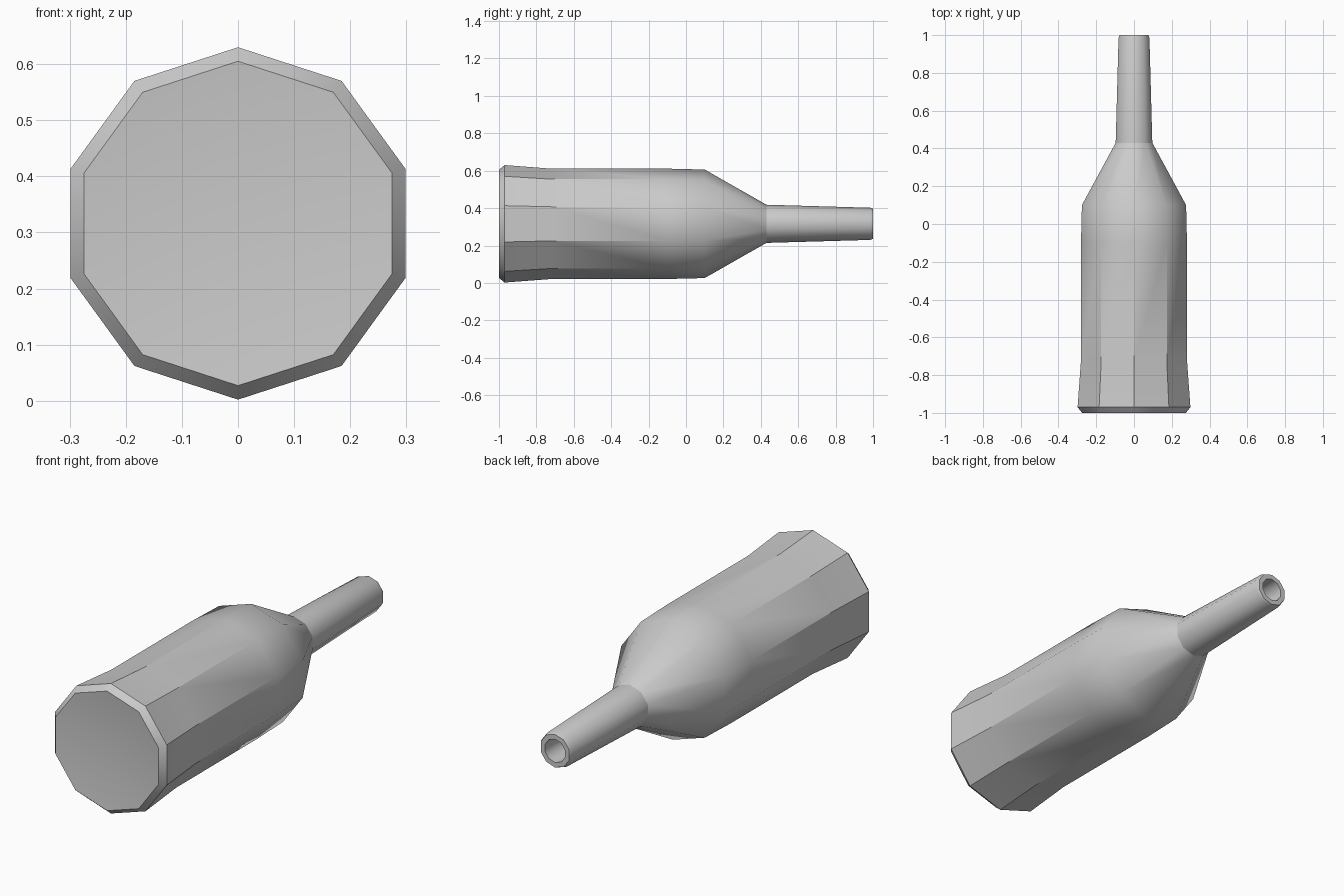
import bpy, bmesh, math

SIDES = 10
AXIS_Z = 0.316

old = bpy.data.objects.get("Cube")
if old:
    bpy.data.objects.remove(old)

grey = bpy.data.materials.new("light grey")
grey.use_nodes = True
colour = (0.6, 0.6, 0.6, 1)
grey.diffuse_color = colour
grey.node_tree.nodes["Principled BSDF"].inputs["Base Color"].default_value = colour

# Outline as (y, radius, ring edge is sharp), from dished base to nozzle bore
outline = [
    (-1.0, 0.289, True), (-0.97, 0.314, True), (-0.72, 0.295, False),
    (-0.1, 0.295, False), (0.1, 0.29, False), (0.43, 0.102, True),
    (0.985, 0.086, False), (1.0, 0.08, True), (1.0, 0.056, True),
    (0.85, 0.056, True),
]

bm = bmesh.new()
rings = []
for y, r, _ in outline:
    ring = []
    for i in range(SIDES):
        a = 2 * math.pi * i / SIDES
        ring.append(bm.verts.new((r * math.sin(a), y, AXIS_Z + r * math.cos(a))))
    rings.append(ring)

# Walls between successive rings
for low, high in zip(rings, rings[1:]):
    for i in range(SIDES):
        j = (i + 1) % SIDES
        bm.faces.new((low[i], low[j], high[j], high[i]))

# Shallow dish in the base, flat floor in the bore
centre = bm.verts.new((0, -0.97, AXIS_Z))
for i in range(SIDES):
    bm.faces.new((centre, rings[0][(i + 1) % SIDES], rings[0][i]))
bm.faces.new(rings[-1])
bmesh.ops.recalc_face_normals(bm, faces=bm.faces)

# Smooth shading with creased rings and creased body facets
for f in bm.faces:
    f.smooth = True
for ring, (_, _, sharp) in zip(rings, outline):
    for i in range(SIDES):
        bm.edges.get((ring[i], ring[(i + 1) % SIDES])).smooth = not sharp
for low, high in zip(rings[1:3], rings[2:4]):
    for a, b in zip(low, high):
        bm.edges.get((a, b)).smooth = False

mesh = bpy.data.meshes.new("bottle_body")
bm.to_mesh(mesh)
bm.free()
mesh.materials.append(grey)
body = bpy.data.objects.new("bottle_body", mesh)
bpy.context.collection.objects.link(body)
